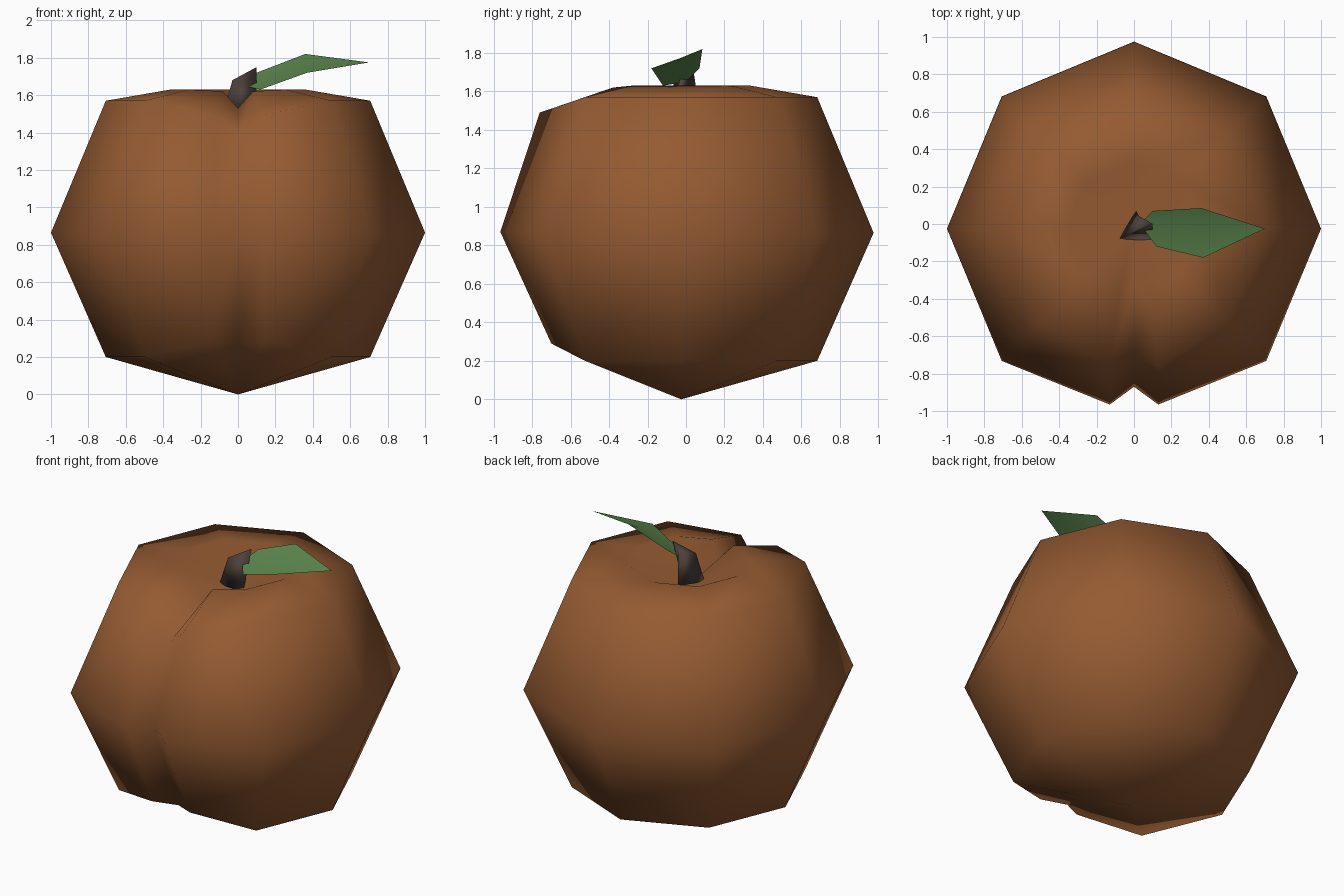
import bpy, bmesh, math

if "Cube" in bpy.data.objects:
    bpy.data.objects.remove(bpy.data.objects["Cube"], do_unlink=True)


def material(name, color):
    m = bpy.data.materials.new(name)
    m.use_nodes = True
    m.diffuse_color = (*color, 1)
    m.node_tree.nodes["Principled BSDF"].inputs["Base Color"].default_value = (*color, 1)
    return m


def finish(bm, name, mat, smooth=True):
    bmesh.ops.recalc_face_normals(bm, faces=bm.faces)
    mesh = bpy.data.meshes.new(name)
    bm.to_mesh(mesh)
    bm.free()
    obj = bpy.data.objects.new(name, mesh)
    bpy.context.collection.objects.link(obj)
    mesh.materials.append(mat)
    for poly in mesh.polygons:
        poly.use_smooth = smooth
    return obj


def bridge(bm, lower, upper):
    n = len(lower)
    for i in range(n):
        j = (i + 1) % n
        bm.faces.new((lower[i], lower[j], upper[j], upper[i]))


def fan(bm, ring, tip):
    for i in range(len(ring)):
        bm.faces.new((ring[i], ring[(i + 1) % len(ring)], tip))


skin = material("fruit brown", (0.30, 0.104, 0.032))
bark = material("stem brown", (0.075, 0.052, 0.044))
green = material("leaf green", (0.105, 0.235, 0.075))
CY = -0.025

# Fruit: eight-sided rings whose front corner is split into two lobes and a crease
# radius, height, lobe x, lobe y, lobe z, crease y, crease z
rings = [
    (0.707, 0.20, 0.14, -0.70, 0.29, -0.62, 0.27),
    (1.0, 0.865, 0.13, -0.965, 0.87, -0.87, 0.87),
    (0.707, 1.57, 0.13, -0.76, 1.49, -0.71, 1.38),
    (0.36, 1.63, 0.08, -0.38, 1.62, -0.34, 1.53),
]
bm = bmesh.new()
loops = []
for r, z, lx, ly, lz, cy, cz in rings:
    pts = [(-lx, ly, lz), (0, cy, cz), (lx, ly, lz)]
    for k in range(1, 8):
        a = -math.pi / 2 + k * math.pi / 4
        pts.append((r * math.cos(a), CY + r * math.sin(a), z))
    loops.append([bm.verts.new(p) for p in pts])
for low, high in zip(loops, loops[1:]):
    bridge(bm, low, high)
fan(bm, loops[0], bm.verts.new((0, CY, 0)))
fan(bm, loops[-1], bm.verts.new((0, CY, 1.47)))
finish(bm, "fruit", skin)

# Stem: three-sided stub with a slanted top
bm = bmesh.new()
base = [bm.verts.new(p) for p in ((-0.08, -0.08, 1.5), (0.1, -0.09, 1.5), (0.01, 0.07, 1.5))]
top = [bm.verts.new(p) for p in ((-0.03, -0.06, 1.68), (0.1, 0, 1.75), (0.03, 0.04, 1.7))]
bridge(bm, base, top)
bm.faces.new(base)
bm.faces.new(top)
finish(bm, "stem", bark)

# Leaf: thin sheet folded along its midrib
bm = bmesh.new()
back = [bm.verts.new(p) for p in ((0.1, 0.07, 1.72), (0.36, 0.085, 1.82))]
front = [bm.verts.new(p) for p in ((0.12, -0.12, 1.63), (0.37, -0.18, 1.72))]
rib = [bm.verts.new(p) for p in ((0.03, 0, 1.65), (0.37, -0.04, 1.75), (0.7, -0.025, 1.775))]
for side in (back, front):
    bm.faces.new((rib[0], side[0], side[1], rib[1]))
    bm.faces.new((rib[1], side[1], rib[2]))
finish(bm, "leaf", green)
